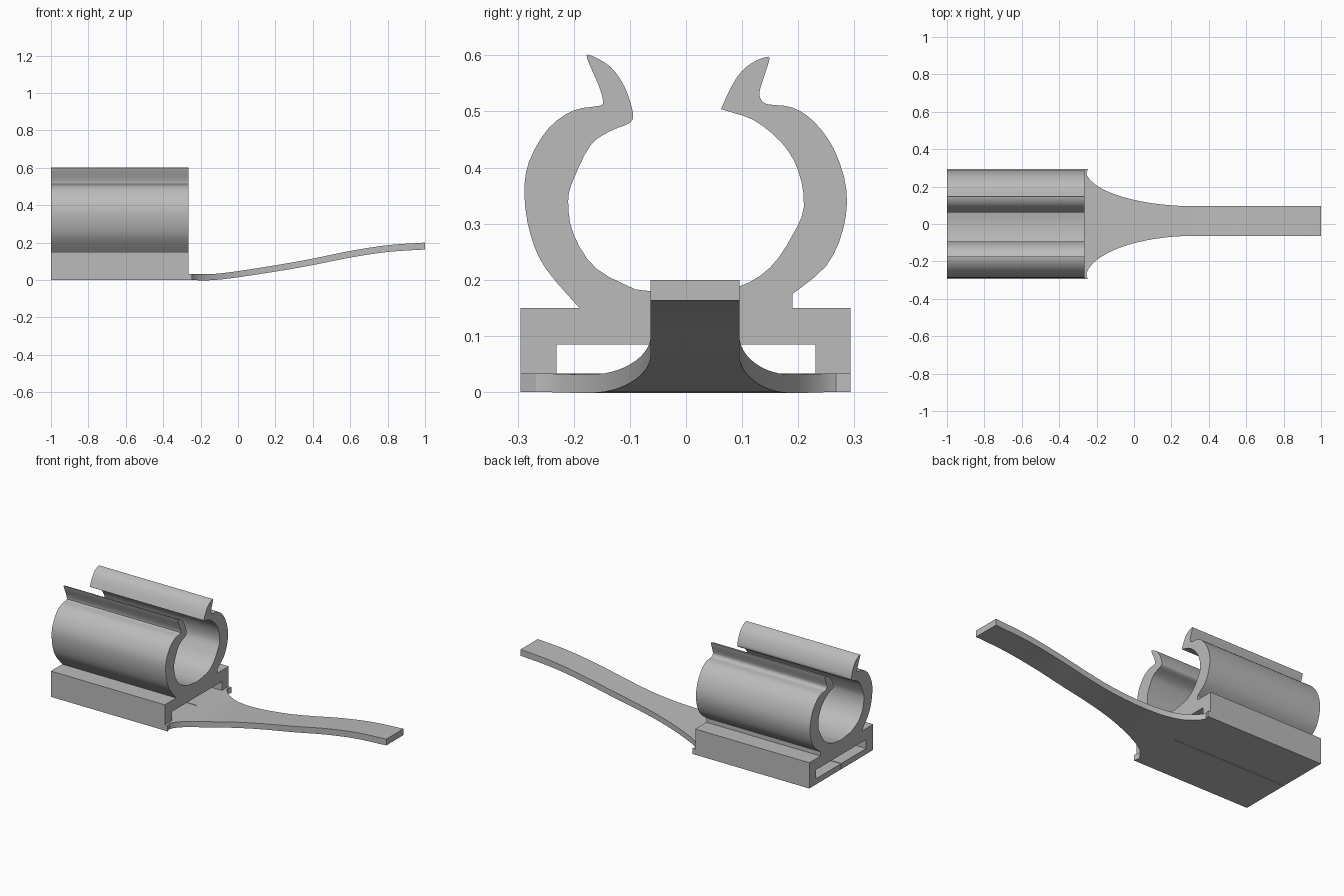
import bpy
import bmesh
import math
from mathutils import Vector

default_cube = bpy.data.objects.get("Cube")
if default_cube:
    bpy.data.objects.remove(default_cube, do_unlink=True)

BACK, FRONT = -1.0, -0.265      # ends of the extruded clip along x
PLATE = 0.033                   # thickness of the bottom plate

grey = bpy.data.materials.new("plain grey")
grey.use_nodes = True
colour = (0.5, 0.5, 0.5, 1)
grey.diffuse_color = colour
grey.node_tree.nodes["Principled BSDF"].inputs["Base Color"].default_value = colour


def finish(name, bm, angle=35):
    """Turn a bmesh into a smooth-shaded object with sharp edges kept."""
    bmesh.ops.recalc_face_normals(bm, faces=bm.faces)
    mesh = bpy.data.meshes.new(name)
    bm.to_mesh(mesh)
    bm.free()
    mesh.materials.append(grey)
    obj = bpy.data.objects.new(name, mesh)
    bpy.context.collection.objects.link(obj)
    bpy.ops.object.select_all(action="DESELECT")
    obj.select_set(True)
    bpy.context.view_layer.objects.active = obj
    bpy.ops.object.shade_smooth_by_angle(angle=math.radians(angle))
    return obj


def extrude_profile(name, outline):
    """Extrude a closed (y, z) outline along x from BACK to FRONT."""
    bm = bmesh.new()
    face = bm.faces.new([bm.verts.new((BACK, y, z)) for y, z in outline])
    result = bmesh.ops.extrude_face_region(bm, geom=[face], use_keep_orig=True)
    moved = [v for v in result["geom"] if isinstance(v, bmesh.types.BMVert)]
    bmesh.ops.translate(bm, verts=moved, vec=(FRONT - BACK, 0, 0))
    return finish(name, bm)


def spline(points, steps=3):
    """Smooth an open path with a Catmull-Rom curve through its points."""
    pts = [Vector(p) / 100 for p in points]
    path = []
    for i in range(len(pts) - 1):
        a, b = pts[max(i - 1, 0)], pts[i]
        c, d = pts[i + 1], pts[min(i + 2, len(pts) - 1)]
        for k in range(steps):
            t = k / steps
            path.append(0.5 * (2 * b + (c - a) * t
                               + (2 * a - 5 * b + 4 * c - d) * t ** 2
                               + (3 * b - a - 3 * c + d) * t ** 3))
    return path + [pts[-1]]


# Base: slotted rectangular channel with a fine slit along the underside
left, right, top = 0.293, -0.295, 0.15
inner, roof, slit = 0.231, 0.085, 0.002
extrude_profile("channel_base", [
    (-slit, 0), (right, 0), (right, top), (left, top), (left, 0), (slit, 0),
    (slit, PLATE), (inner, PLATE), (inner, roof),
    (-inner, roof), (-inner, PLATE), (-slit, PLATE)])

# Clip: open ring with two hooked lips, in hundredths of a unit
right_arm = [
    (-19, 15), (-25, 22), (-27.7, 28), (-28.8, 35), (-28, 41), (-24.5, 47),
    (-20, 50.2), (-15.5, 51), (-14.8, 51.8), (-15.5, 54.5), (-17.6, 59.4),
    (-17, 60), (-13.5, 58), (-11, 54.5), (-9.5, 50), (-10, 48), (-13.5, 46.5),
    (-17, 44), (-20, 38), (-21, 34), (-20, 28), (-16, 22), (-9, 18.3)]
left_arm = [
    (0, 17.2), (9, 18.6), (15, 22.2), (19, 28), (21, 33), (20, 39.5),
    (17, 44.5), (12, 48.5), (7, 50.2), (6.5, 51), (9, 56), (11.5, 58.5),
    (14.3, 59.7), (14.8, 59), (13.2, 54), (13.3, 52.3), (14.5, 51.3),
    (19, 50.7), (23, 48), (26.5, 43), (28.6, 36), (28, 29), (25, 22.5),
    (19, 17.5)]
extrude_profile("clip_ring", spline(right_arm) + spline(left_arm)
                + [Vector((left - 0.103, top))])

# Tail: flares into the base, narrows along an elliptic curve and rises
FLARE_END, TIP = 0.33, 1.0
flare = FLARE_END + 0.59
rise = spline([(-26, 0), (-10, 0.2), (20, 4.5), (40, 8), (60, 12), (80, 15),
               (100, 16.3)], 8)


def height(x):
    for a, b in zip(rise, rise[1:]):
        if x <= b.x:
            return a.y + (b.y - a.y) * max(0, x - a.x) / (b.x - a.x)
    return rise[-1].y


def narrowing(x):
    u = min(1, max(0, (FLARE_END - x) / 0.59))
    return math.sqrt(1 - u * u)


stations = [FLARE_END - 0.59 * math.sin(math.pi / 2 * (1 - i / 20))
            for i in range(21)]
stations += [FLARE_END + (TIP - FLARE_END) * i / 14 for i in range(1, 15)]
stations.insert(0, FRONT)

bm = bmesh.new()
rings = []
for x in stations:
    n = narrowing(x)
    y_left, y_right = left - 0.198 * n, right + 0.232 * n
    z = height(x)
    thick = PLATE + 0.004 * min(1, max(0, x))
    rings.append([bm.verts.new(p) for p in (
        (x, y_right, z), (x, y_left, z),
        (x, y_left, z + thick), (x, y_right, z + thick))])
for a, b in zip(rings, rings[1:]):
    for i in range(4):
        j = (i + 1) % 4
        bm.faces.new((a[i], a[j], b[j], b[i]))
bm.faces.new(rings[0])
bm.faces.new(rings[-1])
finish("tail_strap", bm)

# Small corner lips where the bottom plate meets the tail
for name, side in (("left_corner_lip", left), ("right_corner_lip", right)):
    bm = bmesh.new()
    inward = -0.04 if side > 0 else 0.04
    outline = [(FRONT, side), (FRONT + 0.018, side),
               (FRONT + 0.006, side + inward), (FRONT, side + inward)]
    low = [bm.verts.new((x, y, 0)) for x, y in outline]
    high = [bm.verts.new((x, y, PLATE)) for x, y in outline]
    bm.faces.new(low)
    bm.faces.new(high)
    for i in range(4):
        j = (i + 1) % 4
        bm.faces.new((low[i], low[j], high[j], high[i]))
    finish(name, bm)
